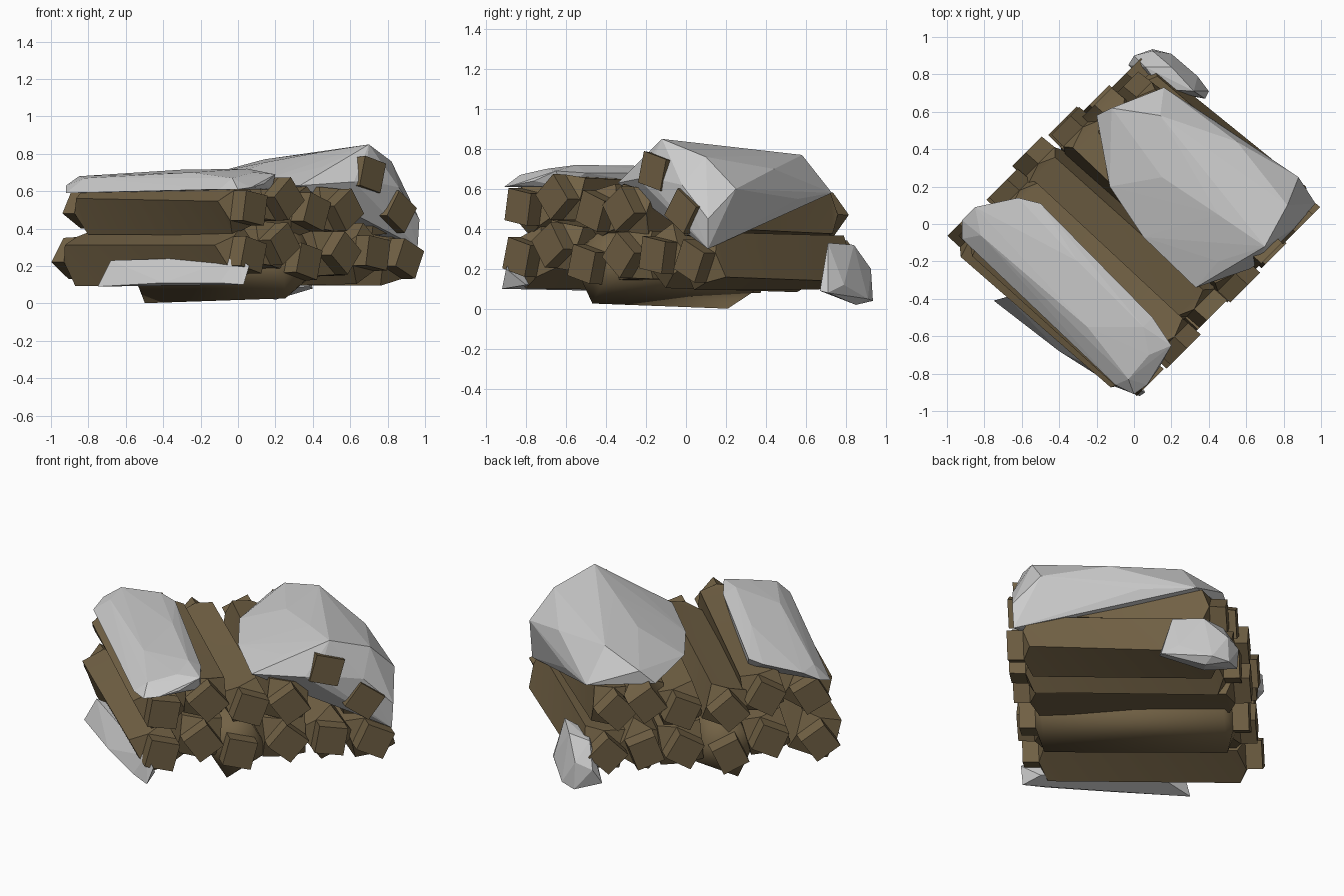
import bpy, bmesh, math
from mathutils import Vector

U = Vector((0.707, -0.707, 0))   # along the logs
V = Vector((0.707, 0.707, 0))    # across the pile
Z = Vector((0, 0, 1))

bark = bpy.data.materials.new("bark")
bark.diffuse_color = (0.17, 0.122, 0.06, 1)


def finish(bm, name, mat=None):
    bmesh.ops.recalc_face_normals(bm, faces=bm.faces[:])
    me = bpy.data.meshes.new(name)
    bm.to_mesh(me)
    bm.free()
    ob = bpy.data.objects.new(name, me)
    bpy.context.collection.objects.link(ob)
    if mat:
        me.materials.append(mat)
        me.set_sharp_from_angle(angle=math.radians(50))
    return ob


def log(name, back, front, r, turn, twist, u0=-0.64, u1=0.64):
    """Four-sided log with twisted, block-like square ends; back/front are (v, z)."""
    bm = bmesh.new()
    rings = []
    stations = [(u0, 0.112, turn + twist), (u0 + 0.09, 0.115, turn + twist), (u0 + 0.13, r, turn),
                (u1 - 0.13, r, turn + 6), (u1 - 0.09, 0.115, turn - twist), (u1, 0.115, turn - twist)]
    for u, rad, ang in stations:
        t = (u - u0) / (u1 - u0)
        v = back[0] + (front[0] - back[0]) * t
        z = back[1] + (front[1] - back[1]) * t
        ring = []
        for k in range(4):
            a = math.radians(ang + 90 * k)
            ring.append(bm.verts.new(U * u + V * (v + rad * math.cos(a)) + Z * (z + rad * math.sin(a))))
        rings.append(ring)
    for a, b in zip(rings, rings[1:]):
        for k in range(4):
            n = (k + 1) % 4
            bm.faces.new((a[k], a[n], b[n])).smooth = True
            bm.faces.new((a[k], b[n], b[k])).smooth = True
    bm.faces.new(rings[0])
    bm.faces.new(rings[-1])
    return finish(bm, name, bark)


def snow(name, points):
    """Faceted snow lump: convex hull of a few points."""
    bm = bmesh.new()
    for p in points:
        bm.verts.new(p)
    res = bmesh.ops.convex_hull(bm, input=bm.verts[:])
    junk = {g for g in res["geom_interior"] + res["geom_unused"] if isinstance(g, bmesh.types.BMVert)}
    bmesh.ops.delete(bm, geom=list(junk), context='VERTS')
    return finish(bm, name)


# bottom row of logs: back (v, z), front (v, z), radius, turn, twist, ends
lower = [
    ((-0.64, 0.24), (-0.54, 0.26), 0.165, 65, 35, -0.66, 0.66),
    ((-0.36, 0.27), (-0.31, 0.32), 0.16, 30, 40, -0.65, 0.67),
    ((-0.14, 0.185), (-0.10, 0.225), 0.20, 70, 40, -0.63, 0.64),
    ((0.12, 0.25), (0.17, 0.27), 0.17, 40, 35, -0.66, 0.65),
    ((0.33, 0.24), (0.41, 0.27), 0.165, 75, 40, -0.62, 0.65),
    ((0.54, 0.23), (0.66, 0.24), 0.165, 55, 35, -0.60, 0.64),
]
# top row of logs
upper = [
    ((-0.60, 0.51), (-0.53, 0.51), 0.15, 70, 35, -0.62, 0.66),
    ((-0.34, 0.53), (-0.28, 0.56), 0.15, 35, 40, -0.65, 0.67),
    ((-0.13, 0.47), (-0.04, 0.49), 0.15, 60, 35, -0.68, 0.64),
    ((0.13, 0.48), (0.18, 0.50), 0.155, 30, 40, -0.65, 0.66),
    ((0.32, 0.52), (0.39, 0.69), 0.13, 65, 35, -0.60, 0.63),
    ((0.48, 0.47), (0.60, 0.49), 0.15, 50, 40, -0.56, 0.64),
]
for row, logs in (("lower", lower), ("upper", upper)):
    for i, spec in enumerate(logs):
        log(f"{row}_log_{i + 1}", *spec)

# long snow slab on the front-left top logs
snow("snow_slab", [
    (-0.92, 0.02, 0.63), (-0.85, 0.09, 0.68), (-0.62, 0.14, 0.69), (-0.5, 0.11, 0.68),
    (0.1, -0.5, 0.68), (0.2, -0.65, 0.69), (0.14, -0.76, 0.64), (0.07, -0.86, 0.62),
    (0.0, -0.91, 0.61), (-0.1, -0.86, 0.61), (-0.92, -0.08, 0.59), (-0.82, -0.06, 0.67),
    (-0.3, -0.2, 0.715), (0.05, -0.55, 0.72), (0.08, -0.7, 0.70), (-0.25, -0.55, 0.70),
    (-0.03, -0.83, 0.67), (-0.45, 0.05, 0.59), (0.18, -0.62, 0.61)])

# big drift on the right, hanging over the far side
snow("snow_drift", [
    (-0.2, 0.58, 0.63), (-0.12, 0.62, 0.70), (0.16, 0.73, 0.58), (0.14, 0.58, 0.77),
    (0.55, 0.44, 0.70), (0.88, 0.25, 0.60), (0.97, 0.11, 0.45), (0.96, 0.11, 0.30),
    (0.82, 0.10, 0.76), (0.70, -0.12, 0.85), (0.68, -0.2, 0.66), (0.62, -0.24, 0.65),
    (0.33, -0.34, 0.63), (0.05, -0.07, 0.63), (-0.13, 0.2, 0.64), (0.45, 0.05, 0.81),
    (0.15, 0.25, 0.755), (0.45, -0.2, 0.73), (0.86, -0.02, 0.62), (0.70, 0.0, 0.45),
    (0.42, 0.56, 0.55)])

# small lump at the foot of the front-left side
snow("snow_side_lump", [
    (-0.75, -0.41, 0.09), (-0.68, -0.39, 0.23), (-0.40, -0.68, 0.11), (-0.35, -0.62, 0.24),
    (-0.1, -0.87, 0.11), (0.0, -0.88, 0.25), (0.06, -0.9, 0.2), (0.03, -0.92, 0.1),
    (0.0, -0.8, 0.12), (-0.55, -0.4, 0.12), (-0.5, -0.4, 0.22)])

# small lump at the foot of the back corner
snow("snow_back_lump", [
    (-0.03, 0.85, 0.08), (0.0, 0.90, 0.17), (0.1, 0.935, 0.04), (0.1, 0.925, 0.2),
    (0.2, 0.91, 0.05), (0.2, 0.84, 0.32), (0.06, 0.84, 0.31), (0.34, 0.79, 0.12),
    (0.40, 0.71, 0.08), (0.38, 0.67, 0.09), (0.32, 0.71, 0.33), (0.15, 0.72, 0.30),
    (0.1, 0.72, 0.08), (0.2, 0.85, 0.02)])
